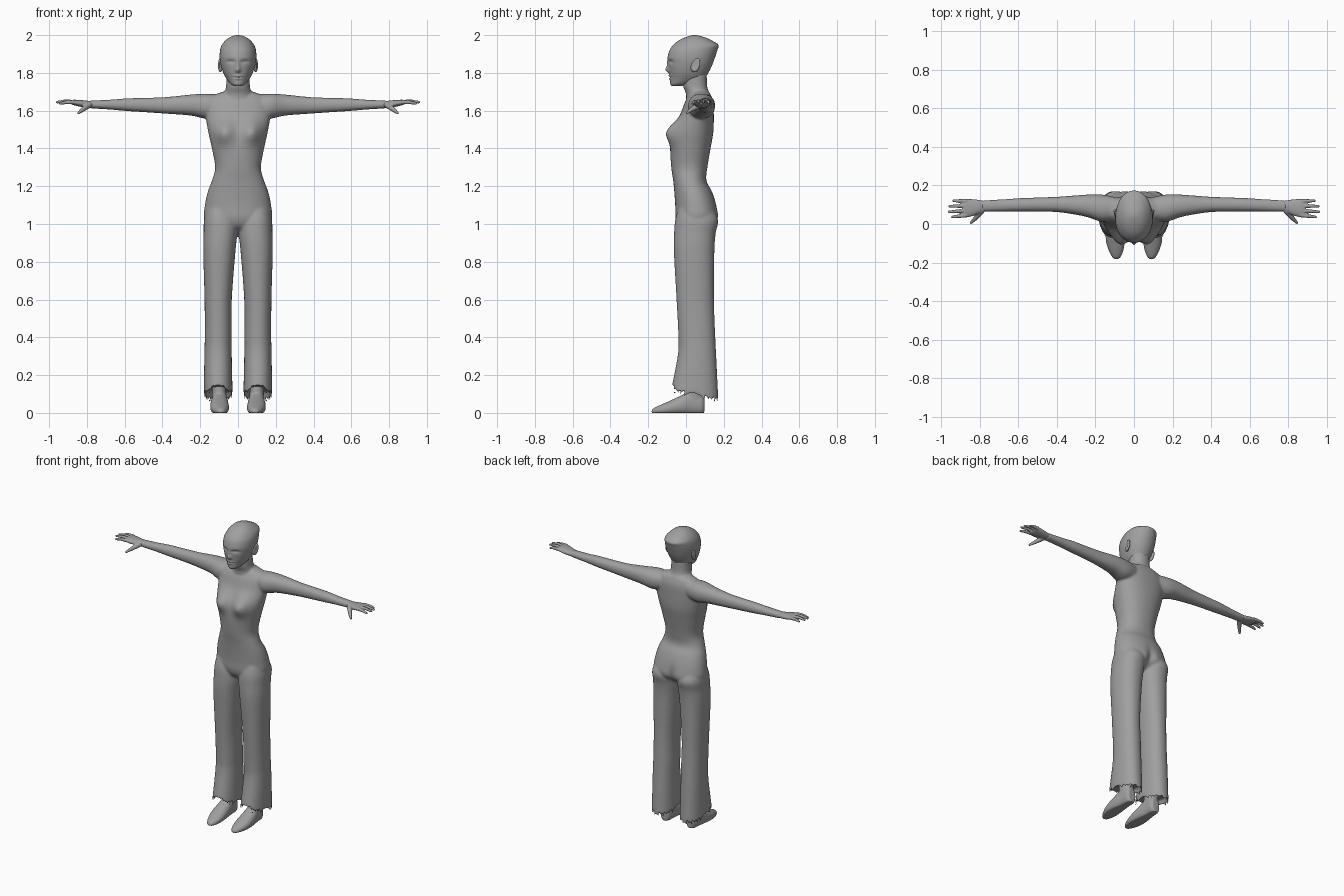
import bpy, bmesh, math
from mathutils import Vector

grey = bpy.data.materials.new("plain_grey")
grey.diffuse_color = (0.35, 0.35, 0.35, 1)


def curve(rows, u):
    """Smooth interpolation through the rows at parameter u."""
    i = min(int(u), len(rows) - 2)
    f = u - i
    p0, p1, p2, p3 = (rows[max(0, min(len(rows) - 1, i + k))] for k in (-1, 0, 1, 2))
    return [0.5 * (2 * b + (c - a) * f + (2 * a - 5 * b + 4 * c - d) * f * f
                   + (3 * b - a - 3 * c + d) * f ** 3)
            for a, b, c, d in zip(p0, p1, p2, p3)]


def loft(bm, axis, rows, side=1, steps=5, seg=48, power=2.2, warp=None):
    """Rounded sections along an axis; each row is (position, a0, a1, b0, b1)."""
    rings = []
    n = (len(rows) - 1) * steps
    for k in range(n + 1):
        t, a0, a1, b0, b1 = curve(rows, k / steps)
        ring = []
        for j in range(seg):
            ang = 2 * math.pi * j / seg
            c, s = math.cos(ang), math.sin(ang)
            a = (a0 + a1) / 2 + (a1 - a0) / 2 * math.copysign(abs(c) ** (2 / power), c)
            b = (b0 + b1) / 2 + (b1 - b0) / 2 * math.copysign(abs(s) ** (2 / power), s)
            p = {"x": (t, a, b), "y": (a, t, b), "z": (a, b, t)}[axis]
            if warp:
                p = warp(*p)
            ring.append(bm.verts.new((p[0] * side, p[1], p[2])))
        rings.append(ring)
    for r, q in zip(rings, rings[1:]):
        for j in range(seg):
            bm.faces.new((r[j], r[(j + 1) % seg], q[(j + 1) % seg], q[j]))
    bm.faces.new(rings[0])
    return bm.faces.new(rings[-1])


def tube(bm, p, q, r0, r1, side):
    """Tapered finger segment with a rounded tip."""
    p, q = (Vector((v[0] * side, v[1], v[2])) for v in (p, q))
    d = q - p
    m = d.to_track_quat("Z", "Y").to_matrix().to_4x4()
    m.translation = (p + q) / 2
    bmesh.ops.create_cone(bm, cap_ends=True, segments=16, radius1=r0, radius2=r1,
                          depth=d.length, matrix=m)
    for c, r in ((p, r0), (q, r1)):
        m = m.copy()
        m.translation = c
        bmesh.ops.create_uvsphere(bm, u_segments=16, v_segments=8, radius=r, matrix=m)


def finish(bm, name, voxel=0, smooth=0):
    bmesh.ops.recalc_face_normals(bm, faces=bm.faces)
    me = bpy.data.meshes.new(name)
    bm.to_mesh(me)
    bm.free()
    me.materials.append(grey)
    ob = bpy.data.objects.new(name, me)
    bpy.context.collection.objects.link(ob)
    for poly in me.polygons:
        poly.use_smooth = True
    if voxel:
        mod = ob.modifiers.new("blend", "REMESH")
        mod.mode, mod.voxel_size, mod.use_smooth_shade = "VOXEL", voxel, True
        mod = ob.modifiers.new("soften", "SMOOTH")
        mod.factor, mod.iterations = 0.5, smooth
    return ob


def bump(x, z, cx, cz, sx, sz):
    return math.exp(-((abs(x) - cx) / sx) ** 2 - ((z - cz) / sz) ** 2)


# Torso, neck, arms and trouser legs blended into one body
def chest(x, y, z):
    if y < 0.03:
        y -= 0.042 * bump(x, z, 0.075, 1.485, 0.05, 0.06)
    elif y > 0.06:
        y -= 0.02 * bump(x, z, 0, 1.03, 0.025, 0.06)
    return x, y, z


def hem(x, y, z):
    w = max(0, 1 - z / 0.3)
    return x, y, z + w * (0.17 - y) * 0.2


body = bmesh.new()
torso = [(0.955, 0.05, 0.01, 0.07), (0.985, 0.13, -0.035, 0.13), (1.03, 0.178, -0.055, 0.172),
         (1.10, 0.175, -0.057, 0.162), (1.17, 0.16, -0.062, 0.138), (1.23, 0.138, -0.068, 0.108),
         (1.30, 0.121, -0.078, 0.113), (1.40, 0.138, -0.083, 0.13), (1.49, 0.158, -0.072, 0.145),
         (1.58, 0.172, -0.03, 0.147), (1.64, 0.168, -0.008, 0.145), (1.675, 0.145, 0.012, 0.135),
         (1.695, 0.095, 0.025, 0.125), (1.705, 0.06, 0.03, 0.11)]
loft(body, "z", [(z, -w, w, f, b) for z, w, f, b in torso], seg=72, warp=chest)
loft(body, "z", [(1.64, -0.08, 0.08, 0.0, 0.13), (1.69, -0.072, 0.072, 0.0, 0.122),
                 (1.73, -0.063, 0.063, -0.015, 0.112), (1.80, -0.062, 0.062, -0.02, 0.11)])
leg = [(1.08, 0.02, 0.165, -0.04, 0.14), (1.02, 0.006, 0.18, -0.057, 0.17),
       (0.95, 0.004, 0.182, -0.063, 0.157), (0.85, 0.014, 0.184, -0.064, 0.15),
       (0.60, 0.033, 0.177, -0.05, 0.148), (0.40, 0.033, 0.176, -0.04, 0.155),
       (0.30, 0.033, 0.178, -0.044, 0.16), (0.05, 0.028, 0.182, -0.085, 0.172)]
arm = [(0.10, 0.02, 0.14, 1.57, 1.685), (0.17, 0.012, 0.153, 1.558, 1.69),
       (0.25, 0.038, 0.152, 1.574, 1.685), (0.38, 0.06, 0.142, 1.584, 1.672),
       (0.48, 0.064, 0.138, 1.591, 1.668), (0.59, 0.065, 0.134, 1.598, 1.665),
       (0.68, 0.065, 0.128, 1.606, 1.658), (0.79, 0.063, 0.122, 1.613, 1.653)]
for s in (1, -1):
    cap = loft(body, "z", leg, s, warp=hem)
    # Hollow trouser cuff
    bmesh.ops.recalc_face_normals(body, faces=body.faces)
    bmesh.ops.inset_region(body, faces=[cap], thickness=0.014)
    bmesh.ops.translate(body, verts=cap.verts, vec=(0, 0, 0.06))
    loft(body, "x", arm, s)
finish(body, "body", 0.007, 6)

# Hands: palm, four fingers and thumb
for s, name in ((1, "left_hand"), (-1, "right_hand")):
    hand = bmesh.new()
    loft(hand, "x", [(0.76, 0.07, 0.118, 1.617, 1.65), (0.79, 0.06, 0.122, 1.616, 1.652),
                     (0.83, 0.043, 0.128, 1.62, 1.656), (0.87, 0.034, 0.129, 1.629, 1.658),
                     (0.885, 0.038, 0.125, 1.635, 1.655)], s)
    for y0, y1, tip, z in ((0.045, 0.036, 0.942, 1.638), (0.07, 0.063, 0.959, 1.645),
                           (0.094, 0.092, 0.957, 1.645), (0.118, 0.121, 0.935, 1.64)):
        mid = (0.91, (y0 + y1) / 2, z + 0.006)
        tube(hand, (0.87, y0, 1.645), mid, 0.0115, 0.0095, s)
        tube(hand, mid, (tip, y1, z), 0.0095, 0.007, s)
    tube(hand, (0.79, 0.07, 1.63), (0.82, 0.032, 1.607), 0.017, 0.012, s)
    tube(hand, (0.82, 0.032, 1.607), (0.845, 0.006, 1.588), 0.012, 0.007, s)
    finish(hand, name, 0.0035, 3)

# Feet with ankles
for s, name in ((1, "left_foot"), (-1, "right_foot")):
    foot = bmesh.new()
    loft(foot, "y", [(-0.182, 0.083, 0.1, -0.005, 0.012), (-0.172, 0.07, 0.112, -0.01, 0.024),
                     (-0.14, 0.056, 0.13, -0.012, 0.04), (-0.09, 0.048, 0.145, -0.012, 0.062),
                     (-0.03, 0.05, 0.146, -0.012, 0.09), (0.03, 0.056, 0.138, -0.012, 0.12),
                     (0.08, 0.06, 0.132, -0.01, 0.11), (0.097, 0.072, 0.12, 0, 0.09)],
         s, warp=lambda x, y, z: (x, y, max(z, 0)))
    loft(foot, "z", [(0.05, 0.06, 0.135, -0.01, 0.09), (0.2, 0.065, 0.14, 0, 0.1)], s)
    finish(foot, name, 0.005, 3)


# Head with nose, eye sockets, brow, lips and chin
def face(x, y, z):
    if y < 0.02:
        y -= 0.016 * bump(x, z, 0, 1.815, 0.013, 0.014)
        y -= 0.008 * bump(x, z, 0, 1.84, 0.010, 0.025)
        y += 0.011 * bump(x, z, 0.038, 1.858, 0.022, 0.011)
        y -= 0.005 * bump(x, z, 0.038, 1.852, 0.012, 0.006)
        y -= 0.007 * bump(x, z, 0, 1.784, 0.022, 0.006)
        y -= 0.006 * bump(x, z, 0, 1.769, 0.018, 0.006)
        y += 0.004 * bump(x, z, 0, 1.7765, 0.026, 0.003)
    return x, y, z


head = bmesh.new()
skull = [(1.73, 0.02, -0.075, -0.03), (1.742, 0.04, -0.083, 0.03), (1.77, 0.062, -0.084, 0.095),
         (1.80, 0.078, -0.088, 0.118), (1.84, 0.091, -0.093, 0.138), (1.88, 0.097, -0.097, 0.153),
         (1.92, 0.095, -0.087, 0.166), (1.947, 0.086, -0.068, 0.172), (1.968, 0.070, -0.044, 0.143),
         (1.985, 0.050, -0.012, 0.108), (1.996, 0.026, 0.02, 0.075), (2.0, 0.006, 0.04, 0.055)]
loft(head, "z", [(z, -w, w, f, b) for z, w, f, b in skull], steps=8, seg=112, power=2.1, warp=face)
finish(head, "head")

# Ears
for s, name in ((1, "left_ear"), (-1, "right_ear")):
    ear = bmesh.new()
    bmesh.ops.create_uvsphere(ear, u_segments=24, v_segments=16, radius=1)
    for v in ear.verts:
        x, y, z = v.co
        dish = 0.006 * max(0, 1 - 2 * (y * y + z * z)) if x > 0 else 0
        v.co = (s * (0.093 + 0.012 * x - dish + 0.006 * y), 0.05 + 0.024 * y + 0.008 * z,
                1.84 + (0.036 + 0.004 * y) * z)
    finish(ear, name)
